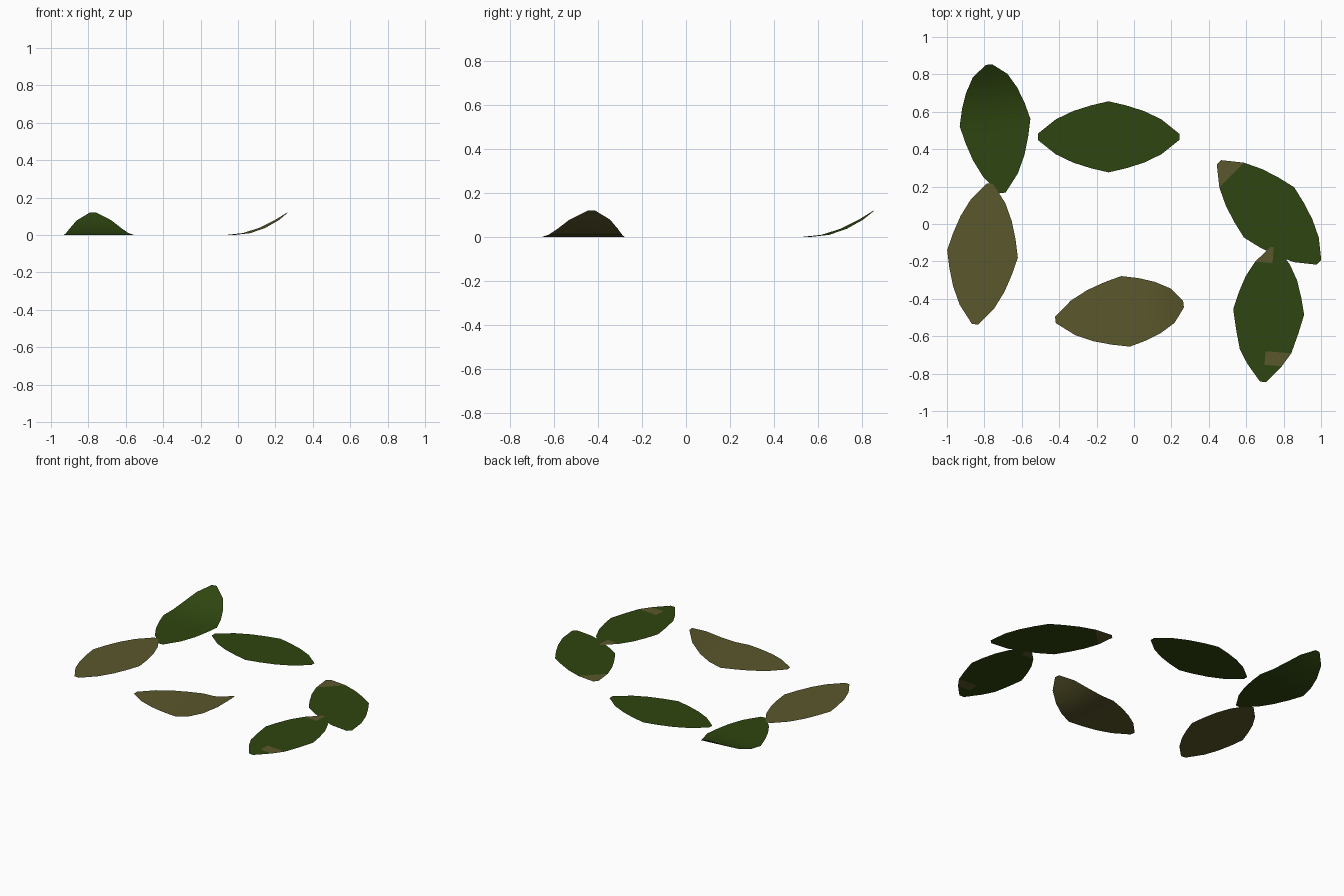
import bpy
import math
from mathutils import Matrix, Vector

if "Cube" in bpy.data.objects:
    bpy.data.objects.remove(bpy.data.objects["Cube"])


def material(name, color):
    m = bpy.data.materials.new(name)
    m.diffuse_color = (*color, 1)
    m.use_nodes = True
    m.node_tree.nodes["Principled BSDF"].inputs["Base Color"].default_value = m.diffuse_color
    return m


GREEN = material("leaf_green", (0.028, 0.06, 0.005))
BROWN = material("leaf_brown", (0.102, 0.095, 0.025))

# Half widths from base to tip, and distances of those rows from the middle
WIDTHS = [0.017, 0.093, 0.138, 0.168, 0.19, 0.168, 0.138, 0.093, 0.017]
FLAT = [-0.378, -0.283, -0.189, -0.094, 0, 0.094, 0.189, 0.283, 0.378]
CURLED = FLAT[:5] + [0.09, 0.173, 0.2525, 0.312]
SHORT = [-0.375, -0.284, -0.211, -0.1, 0, 0.09, 0.18, 0.262, 0.348]


def leaf(name, center, angle, mats, rows=FLAT, z=0.0, curl=False, spots=()):
    """Sheet with a midrib; spots are (row, side) faces in the second colour."""
    spin = Matrix.Rotation(math.radians(angle), 3, 'Z')
    verts, faces = [], []
    for x, w in zip(rows, WIDTHS):
        lift = 0.12 * (max(x, 0) / rows[-1]) ** 2 if curl else 0
        for y in (w, 0, -w):
            verts.append(spin @ Vector((x, y, lift)) + Vector((*center, z)))
    for r in range(len(rows) - 1):
        for s in (0, 1):
            a = r * 3 + s
            faces.append((a, a + 1, a + 4, a + 3))
    mesh = bpy.data.meshes.new(name)
    mesh.from_pydata(verts, [], faces)
    for m in mats:
        mesh.materials.append(m)
    for r, s in spots:
        mesh.polygons[r * 2 + s].material_index = 1
    for p in mesh.polygons:
        p.use_smooth = True
    bpy.context.collection.objects.link(bpy.data.objects.new(name, mesh))


# Curled leaves
leaf("back_left_curled_leaf", (-0.743, 0.542), 96, [GREEN], CURLED, curl=True)
leaf("front_curled_leaf", (-0.045, -0.467), 7, [BROWN], CURLED, curl=True)

# Flat leaves
leaf("back_leaf", (-0.136, 0.466), 0, [GREEN])
leaf("left_leaf", (-0.81, -0.16), 84, [BROWN], z=0.002)

# Flat leaves with withered patches
leaf("right_leaf", (0.722, 0.062), -45, [GREEN, BROWN],
     spots=[(0, 0), (0, 1)])
leaf("front_right_leaf", (0.72, -0.47), 85.5, [GREEN, BROWN], SHORT, z=0.002,
     spots=[(7, 0), (1, 1)])
